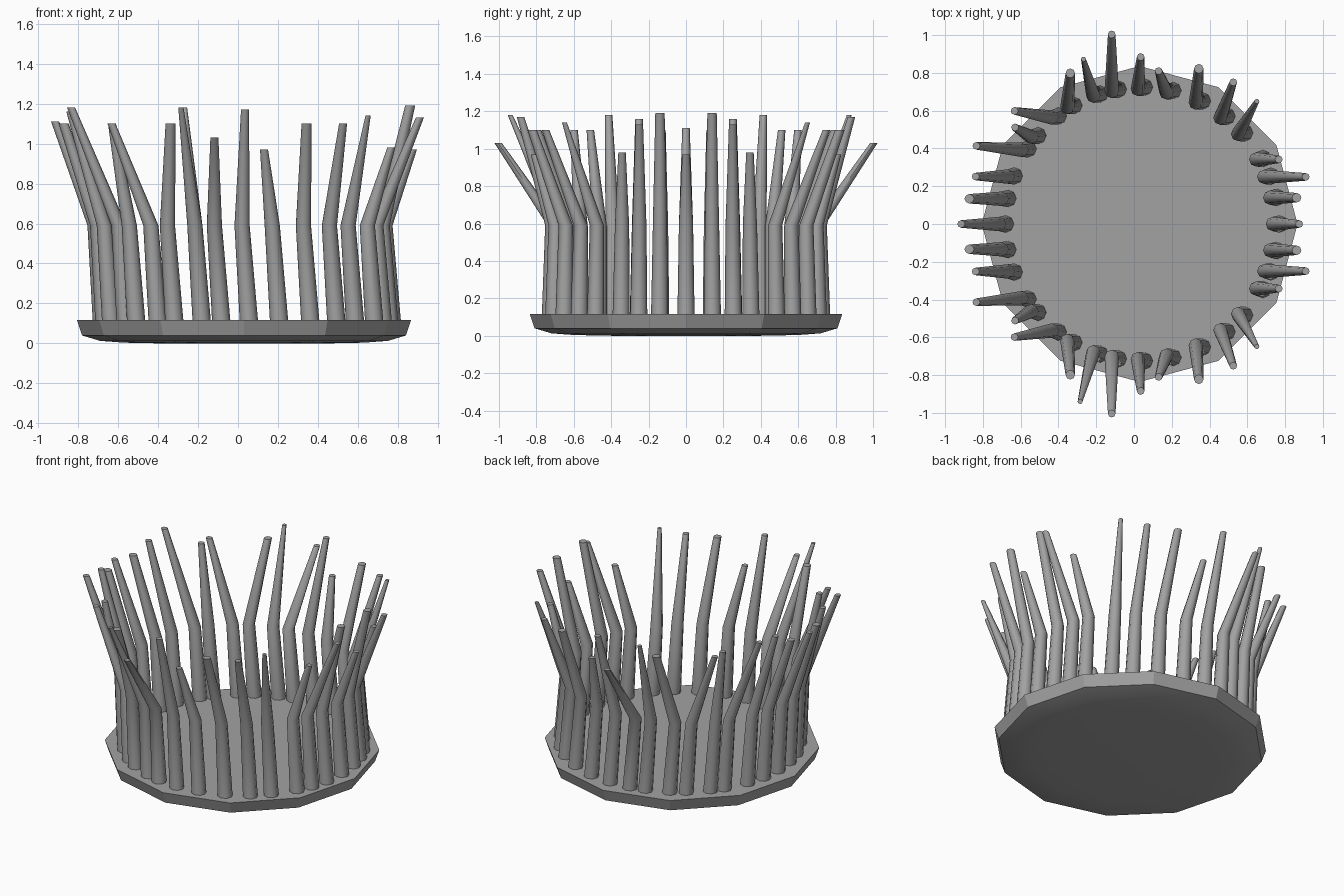
import bpy, bmesh
from math import cos, sin, radians, tau

if "Cube" in bpy.data.objects:
    bpy.data.objects.remove(bpy.data.objects["Cube"], do_unlink=True)

grey = bpy.data.materials.new("plain grey")
grey.use_nodes = True
shade = 0.36
grey.diffuse_color = (shade, shade, shade, 1)
grey.node_tree.nodes["Principled BSDF"].inputs["Base Color"].default_value = grey.diffuse_color

centre_x = 0.03
slim, medium, stout = 0.013, 0.02, 0.025


def loft(name, rings, sides, smooth_angle):
    """Skin a stack of horizontal rings given as (x, y, z, radius)."""
    bm = bmesh.new()
    angles = [tau * i / sides for i in range(sides)]
    loops = [[bm.verts.new((x + r * cos(a), y + r * sin(a), z)) for a in angles]
             for x, y, z, r in rings]
    for low, high in zip(loops, loops[1:]):
        for i in range(sides):
            j = (i + 1) % sides
            bm.faces.new((low[i], low[j], high[j], high[i]))
    bm.faces.new(reversed(loops[0]))
    bm.faces.new(loops[-1])
    mesh = bpy.data.meshes.new(name)
    bm.to_mesh(mesh)
    bm.free()
    mesh.materials.append(grey)
    obj = bpy.data.objects.new(name, mesh)
    bpy.context.collection.objects.link(obj)
    bpy.ops.object.select_all(action="DESELECT")
    obj.select_set(True)
    bpy.context.view_layer.objects.active = obj
    bpy.ops.object.shade_smooth_by_angle(angle=radians(smooth_angle))


def tine(name, side, place, heading, lean, height, tip_radius):
    """Bent, tapering tine; side is 1 behind and -1 in front, angles in degrees."""
    a, h = radians(place), radians(heading)
    reach = 0.725 + 0.015 * cos(a)
    root_x, root_y = centre_x + reach * cos(a), reach * sin(a)
    # every knee sits slightly to the right of its root
    knee_x, knee_y = root_x - 0.035, root_y - 0.01 * sin(a)
    tip_x, tip_y = knee_x + lean * cos(h), knee_y + lean * sin(h)
    loft(name, [(root_x, side * root_y, 0.1, 0.046),
                (knee_x, side * knee_y, 0.59, 0.038),
                (tip_x, side * tip_y, height, tip_radius)], 8, 50)


# Twelve-sided plate with a shallow rounded underside
plate_profile = [(0.4, 0), (0.6, 0.004), (0.72, 0.013), (0.81, 0.04), (0.836, 0.117)]
loft("base_plate", [(centre_x, 0, z, r) for r, z in plate_profile], 12, 25)

# Single tines at the two ends of the mirror line
tine("tine_left_end", 1, 0, 0, 0.14, 0.97, medium)
tine("tine_right_end", 1, 180, 180, 0.2, 1.11, medium)

# Mirrored tines from left to right: place, heading, lean, height, tip radius
pairs = [
    (11, 0, 0.14, 1.19, stout),
    (20, 0, 0.22, 1.13, medium),
    (28, 0, 0.12, 0.98, medium),
    (41, 60, 0.2, 1.14, slim),
    (51, 70, 0.2, 1.1, medium),
    (63, 85, 0.18, 1.1, stout),
    (76, 110, 0.12, 0.97, medium),
    (88, 85, 0.17, 1.17, medium),
    (99, 90, 0.3, 1.03, medium),
    (107, 105, 0.27, 1.18, slim),
    (119, 85, 0.18, 1.1, stout),
    (127, 170, 0.2, 1.1, medium),
    (139, 150, 0.1, 1.1, medium),
    (146, 175, 0.24, 1.18, medium),
    (159, 180, 0.17, 1.16, medium),
    (169, 180, 0.17, 1.1, stout),
]
for n, (place, heading, lean, height, tip_radius) in enumerate(pairs, 1):
    tine(f"tine_front_{n}", -1, place, heading, lean, height, tip_radius)
    # the slim tine towards the back right leans out less
    back_lean = 0.2 if place > 90 and tip_radius == slim else lean
    tine(f"tine_back_{n}", 1, place, heading, back_lean, height, tip_radius)
